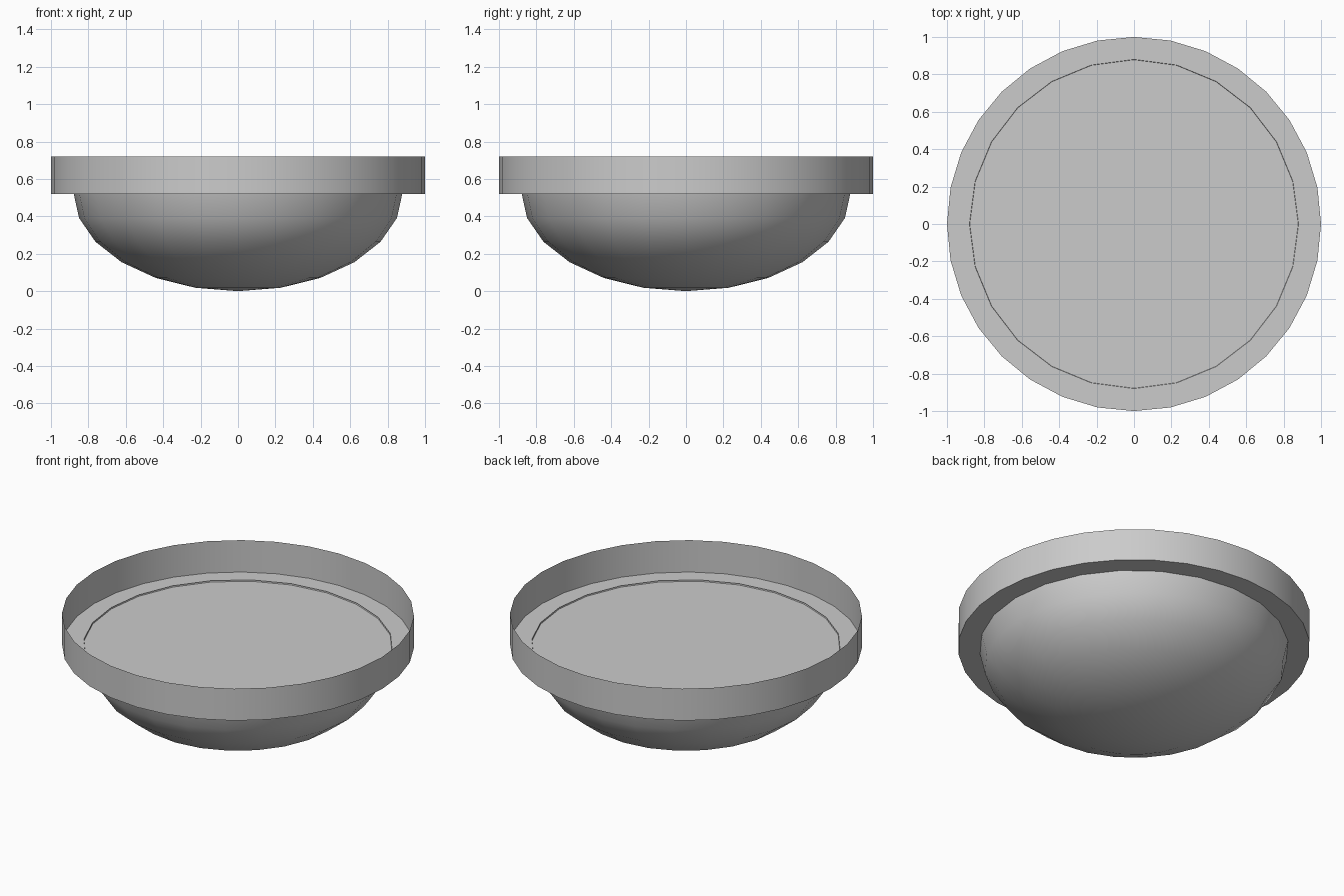
import bpy, bmesh
from math import radians

if "Cube" in bpy.data.objects:
    bpy.data.objects.remove(bpy.data.objects["Cube"])


def finish(bm, name):
    mesh = bpy.data.meshes.new(name)
    bm.to_mesh(mesh)
    bm.free()
    obj = bpy.data.objects.new(name, mesh)
    bpy.context.collection.objects.link(obj)
    bpy.ops.object.select_all(action='DESELECT')
    obj.select_set(True)
    bpy.context.view_layer.objects.active = obj
    bpy.ops.object.shade_smooth_by_angle(angle=radians(30))
    return obj


# Bowl: open lower half of a flattened sphere, its edge just above the tray floor
bm = bmesh.new()
bmesh.ops.create_uvsphere(bm, u_segments=24, v_segments=12, radius=1)
upper = [v for v in bm.verts if v.co.z > 0.01]
bmesh.ops.delete(bm, geom=upper, context='VERTS')
bmesh.ops.scale(bm, vec=(0.88, 0.88, 0.528), verts=bm.verts)
bmesh.ops.translate(bm, vec=(0, 0, 0.528), verts=bm.verts)
finish(bm, "bowl")

# Rim: thin upright wall with a closed floor and an open top
bm = bmesh.new()
bmesh.ops.create_cone(bm, cap_ends=True, segments=32, radius1=1, radius2=1, depth=0.2)
top = [f for f in bm.faces if f.normal.z > 0.9]
bmesh.ops.delete(bm, geom=top, context='FACES_ONLY')
bmesh.ops.translate(bm, vec=(0, 0, 0.62), verts=bm.verts)
finish(bm, "rim_tray")
